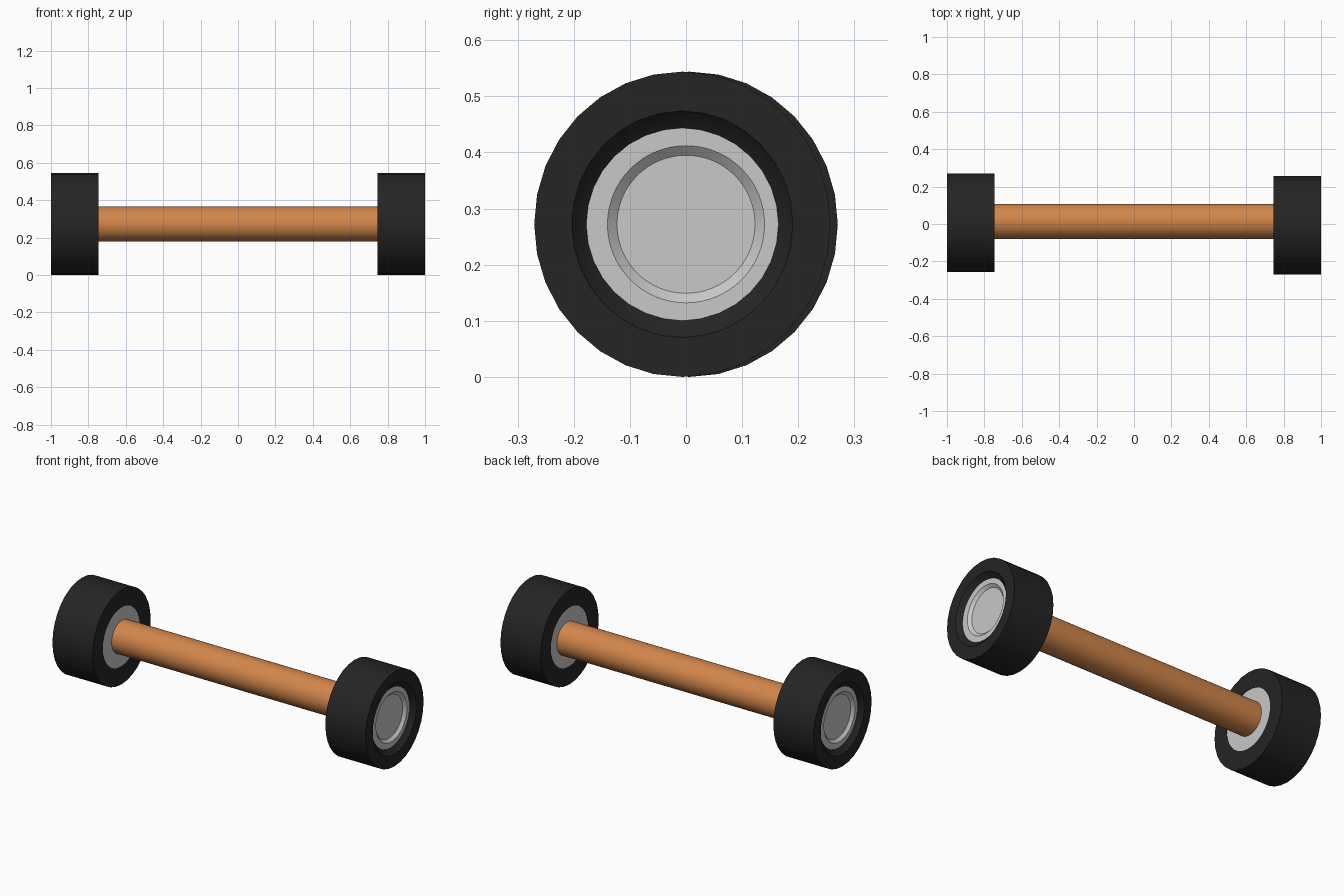
import bpy, bmesh, math

if "Cube" in bpy.data.objects:
    bpy.data.objects.remove(bpy.data.objects["Cube"])


def material(name, rgb):
    m = bpy.data.materials.new(name)
    m.diffuse_color = (*rgb, 1)
    m.use_nodes = True
    node = next(n for n in m.node_tree.nodes if n.type == 'BSDF_PRINCIPLED')
    node.inputs["Base Color"].default_value = (*rgb, 1)
    return m


RUBBER = material("black rubber", (0.018, 0.018, 0.018))
METAL = material("light grey metal", (0.58, 0.58, 0.58))
ORANGE = material("orange axle", (0.65, 0.24, 0.07))
AXIS_Z = 0.272


def lathe(name, profile, mat, sides, y=0.0, closed=False):
    """Turn (x, y radius, z radius) points around the x axis; open ends are capped."""
    bm = bmesh.new()
    rings = []
    for x, ry, rz in profile:
        angles = [2 * math.pi * i / sides for i in range(sides)]
        rings.append([bm.verts.new((x, y + ry * math.cos(a), rz * math.sin(a))) for a in angles])
    pairs = list(zip(rings, rings[1:]))
    if closed:
        pairs.append((rings[-1], rings[0]))
    else:
        bm.faces.new(rings[0])
        bm.faces.new(rings[-1])
    for a, b in pairs:
        for i in range(sides):
            j = (i + 1) % sides
            bm.faces.new((a[i], a[j], b[j], b[i]))
    bmesh.ops.recalc_face_normals(bm, faces=bm.faces)
    mesh = bpy.data.meshes.new(name)
    bm.to_mesh(mesh)
    bm.free()
    mesh.materials.append(mat)
    obj = bpy.data.objects.new(name, mesh)
    obj.location.z = AXIS_Z
    bpy.context.collection.objects.link(obj)
    bpy.ops.object.select_all(action='DESELECT')
    obj.select_set(True)
    bpy.context.view_layer.objects.active = obj
    bpy.ops.object.shade_smooth_by_angle(angle=math.radians(30))
    return obj


# Tyre: slightly narrow tread, flat inner wall, sloped recess on the outer wall
tyre = lathe("left_tyre", [
    (0.745, 0.170, 0.170), (0.745, 0.264, 0.272), (1.0, 0.264, 0.272),
    (1.0, 0.197, 0.202), (0.994, 0.194, 0.198), (0.975, 0.170, 0.170),
], RUBBER, 32, y=-0.0065, closed=True)

# Rim: solid disc with a dished centre
rim = lathe("left_rim", [
    (0.747, 0.182, 0.182), (0.976, 0.182, 0.182),
    (0.976, 0.140, 0.140), (0.961, 0.123, 0.123),
], METAL, 64)

# Opposite wheel is the same wheel turned half round
for part in (tyre, rim):
    twin = part.copy()
    twin.name = part.name.replace("left", "right")
    twin.rotation_euler.z = math.pi
    bpy.context.collection.objects.link(twin)

# Axle
lathe("axle", [(-0.76, 0.094, 0.094), (0.76, 0.094, 0.094)], ORANGE, 48, y=0.013)
